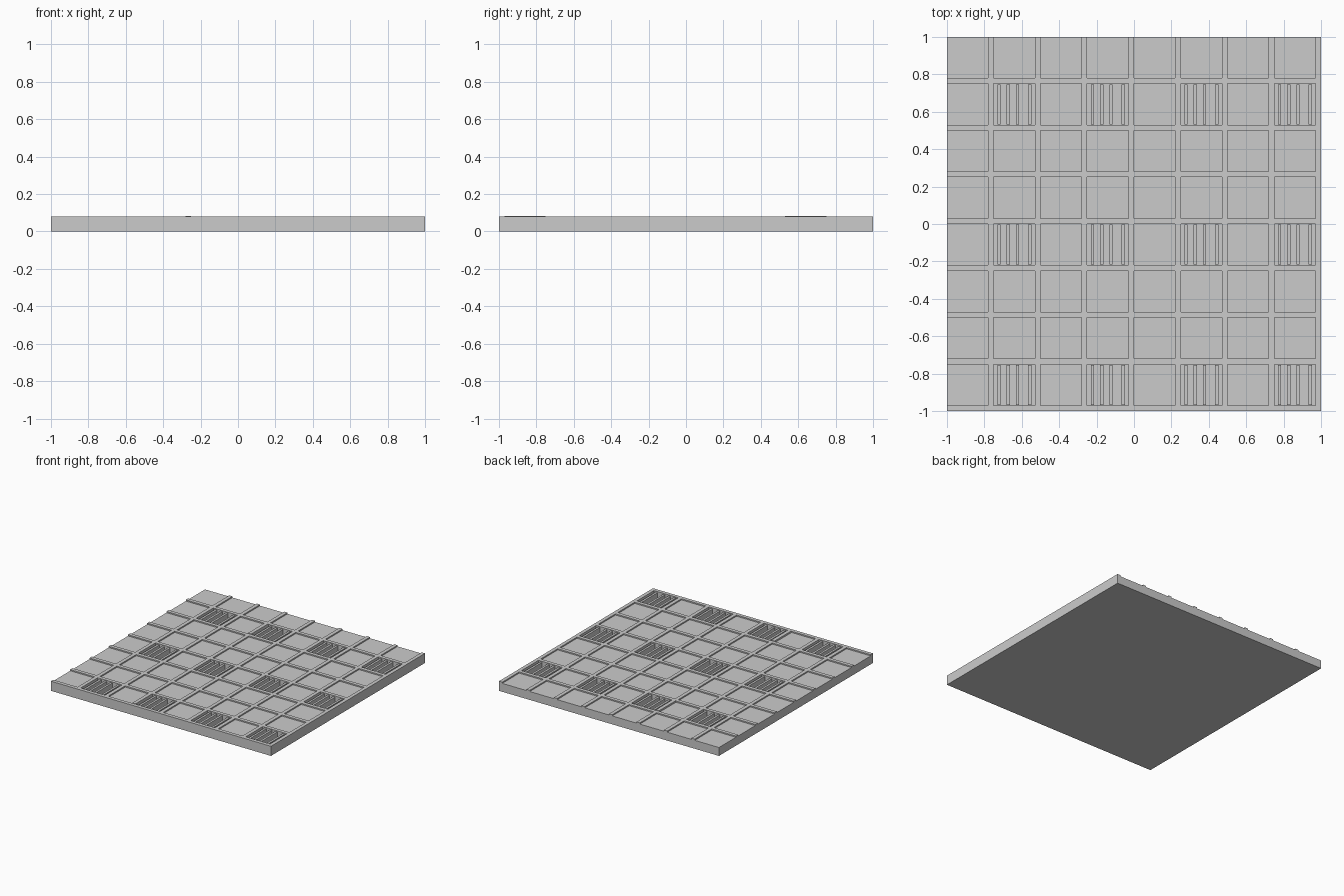
import bpy, bmesh

if "Cube" in bpy.data.objects:
    bpy.data.objects.remove(bpy.data.objects["Cube"])

TILE, STRIP, PIT = 0.069, 0.079, 0.03   # surface heights
vent_cols, vent_rows = (1, 3, 5, 7), (0, 3, 6)

# alternating breaks: tile 0.22 then strip 0.03 in x, strip then tile in y
xs = [-1.0]
ys = [-1.0]
for k in range(8):
    xs += [-1 + k * 0.25 + 0.22, -1 + (k + 1) * 0.25]
    ys += [-1 + k * 0.25 + 0.03, -1 + (k + 1) * 0.25]


def height(i, j):
    if not (0 <= i < 16 and 0 <= j < 16):
        return 0.0
    if i % 2 == 0 and j % 2 == 1:
        vent = i // 2 in vent_cols and j // 2 in vent_rows
        return PIT if vent else TILE
    if i == 5 and j // 2 in (0, 6) and j % 2 == 1:
        return STRIP + 0.004            # slightly proud strip pieces
    return STRIP


def finish(bm, name):
    bmesh.ops.remove_doubles(bm, verts=bm.verts, dist=1e-5)
    bmesh.ops.recalc_face_normals(bm, faces=bm.faces)
    me = bpy.data.meshes.new(name)
    bm.to_mesh(me)
    bm.free()
    bpy.context.collection.objects.link(bpy.data.objects.new(name, me))


# floor panel: stepped tiles, raised grid strips and vent recesses
bm = bmesh.new()


def quad(*pts):
    bm.faces.new([bm.verts.new(p) for p in pts])


for i in range(16):
    for j in range(16):
        x0, x1, y0, y1 = xs[i], xs[i + 1], ys[j], ys[j + 1]
        for z in (0.0, height(i, j)):
            quad((x0, y0, z), (x1, y0, z), (x1, y1, z), (x0, y1, z))
for i in range(17):
    for j in range(17):
        if j < 16:
            a, b = height(i - 1, j), height(i, j)
            if a != b:
                x, y0, y1 = xs[i], ys[j], ys[j + 1]
                quad((x, y0, a), (x, y1, a), (x, y1, b), (x, y0, b))
        if i < 16:
            a, b = height(i, j - 1), height(i, j)
            if a != b:
                y, x0, x1 = ys[j], xs[i], xs[i + 1]
                quad((x0, y, a), (x1, y, a), (x1, y, b), (x0, y, b))
finish(bm, "floor_panel")

# upright slats in each vent
for c in vent_cols:
    for r in vent_rows:
        bm = bmesh.new()
        x0, yc = -1 + c * 0.25, -1 + r * 0.25 + 0.14
        for dx in (0.028, 0.077, 0.127, 0.193):
            res = bmesh.ops.create_cube(bm, size=1)
            for v in res["verts"]:
                v.co = (x0 + dx + v.co.x * 0.018, yc + v.co.y * 0.214,
                        0.05 + v.co.z * 0.046)
        finish(bm, f"vent_slats_{c}_{r}")
